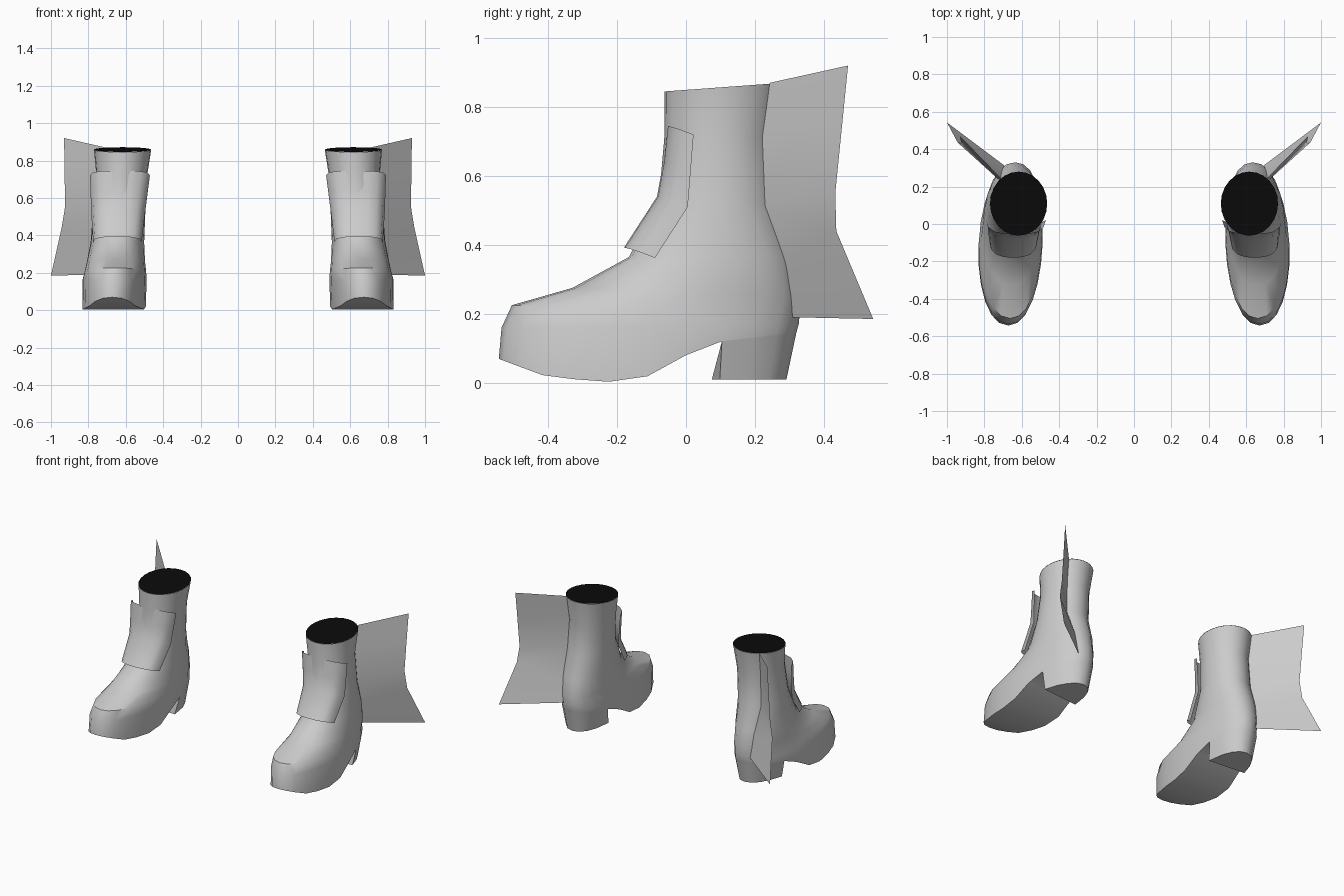
import bpy, bmesh, math

if "Cube" in bpy.data.objects:
    bpy.data.objects.remove(bpy.data.objects["Cube"])


def material(name, rgb):
    m = bpy.data.materials.new(name)
    m.diffuse_color = (*rgb, 1)
    m.use_nodes = True
    m.node_tree.nodes["Principled BSDF"].inputs["Base Color"].default_value = m.diffuse_color
    return m


GREY = material("grey_leather", (0.6, 0.6, 0.6))
BLACK = material("black_opening", (0.003, 0.003, 0.003))
N = 24


def finish(name, bm, mat, angle=40, solid=True):
    """Turn a bmesh into an object mirrored to the other foot."""
    if solid:
        bmesh.ops.recalc_face_normals(bm, faces=bm.faces)
    me = bpy.data.meshes.new(name)
    bm.to_mesh(me)
    bm.free()
    me.materials.append(mat)
    ob = bpy.data.objects.new(name, me)
    bpy.context.collection.objects.link(ob)
    bpy.ops.object.select_all(action='DESELECT')
    bpy.context.view_layer.objects.active = ob
    ob.select_set(True)
    bpy.ops.object.shade_smooth_by_angle(angle=math.radians(angle))
    ob.modifiers.new("other_foot", 'MIRROR').use_mirror_merge = False
    return ob


def interp(profile, v):
    for (a, b), (c, d) in zip(profile, profile[1:]):
        if v <= c:
            return b + (d - b) * max(0, (v - a) / (c - a))
    return profile[-1][1]


def ring(front, back, half_width, cx_front, cx_back, power=0.9):
    """Slanted oval from a front (y, z) point to a back (y, z) point."""
    pts = []
    for i in range(N):
        t = 2 * math.pi * i / N
        s = (1 - math.cos(t)) / 2
        sx = math.copysign(abs(math.sin(t)) ** power, math.sin(t))
        pts.append((cx_front + (cx_back - cx_front) * s * s + half_width * sx,
                    front[0] + (back[0] - front[0]) * s,
                    front[1] + (back[1] - front[1]) * s))
    return pts


def loft(bm, rings, closed=True):
    rows = [[bm.verts.new(p) for p in r] for r in rings]
    for a, b in zip(rows, rows[1:]):
        n = len(a)
        for i in range(n if closed else n - 1):
            j = (i + 1) % n
            bm.faces.new((a[i], a[j], b[j], b[i]))
    return rows


# Boot body: slanted rings from the opening down to the sole
top_ring = ring((-0.062, 0.845), (0.28, 0.87), 0.153, 0.617, 0.617, 1)
rings = [
    top_ring,
    ring((-0.062, 0.72), (0.258, 0.71), 0.135, 0.622, 0.62, 1),
    ring((-0.078, 0.54), (0.264, 0.515), 0.14, 0.637, 0.63, 1),
    ring((-0.165, 0.365), (0.312, 0.36), 0.143, 0.648, 0.635),
    ring((-0.33, 0.275), (0.33, 0.25), 0.155, 0.658, 0.635),
    ring((-0.505, 0.225), (0.33, 0.20), 0.163, 0.662, 0.633),
    ring((-0.535, 0.16), (0.327, 0.17), 0.171, 0.668, 0.633),
]
sole_profile = [(-0.545, 0.07), (-0.40, 0.016), (-0.226, 0.003), (-0.14, 0.0),
                (-0.05, 0.06), (0.10, 0.12), (0.32, 0.145)]
sole_ring = [(x, y, interp(sole_profile, y)) for x, y, z in
             ring((-0.543, 0), (0.32, 0), 0.169, 0.672, 0.633)]
rings.append(sole_ring)
bm = bmesh.new()
low = loft(bm, rings)[-1]
# Underside strips between the two sides of the sole
for i in range(N // 2):
    a = [low[i], low[i + 1], low[(N - i - 1) % N], low[(N - i) % N]]
    bm.faces.new(list(dict.fromkeys(a)))
finish("boot_body", bm, GREY)

# Dark opening
bm = bmesh.new()
bm.faces.new([bm.verts.new((x, y, z + 0.001)) for x, y, z in reversed(top_ring)])
finish("boot_opening", bm, BLACK, solid=False)

# Heel block: back part of the sole outline tapered to the floor
upper = [p for p in sole_ring if p[1] > 0.08]
upper.sort(key=lambda p: math.atan2(p[0] - 0.64, p[1] - 0.1))
lower = [(0.637 + (x - 0.637) * 0.86, 0.10 + (y - 0.10) * 0.87, 0.01)
         for x, y, z in upper]
# inner front corner sits slightly further forward
lower[0] = (lower[0][0], 0.075, 0.01)
lower[-1] = (lower[-1][0], 0.098, 0.01)
bm = bmesh.new()
rows = loft(bm, [upper, lower])
for r in rows:
    bm.faces.new(r)
finish("heel", bm, GREY)

# Front flap: open sheet curved around the ankle, notched at the top
flap_rows = [  # front y, front z, side y, side z, half width, centre x
    (-0.055, 0.745, 0.022, 0.72, 0.160, 0.631),
    (-0.066, 0.64, 0.014, 0.62, 0.152, 0.636),
    (-0.084, 0.54, 0.005, 0.51, 0.143, 0.641),
    (-0.180, 0.392, -0.09, 0.362, 0.129, 0.645),
]
sheet = []
for k, (fy, fz, sy, sz, hw, cx) in enumerate(flap_rows):
    row = []
    for i in range(-4, 5):
        u = i / 4
        notch = 0.035 if k == 0 and i == 0 else 0
        row.append((cx + hw * math.sin(u * math.pi / 2),
                    fy + (sy - fy) * abs(u) ** 2.4 + notch * 0.3,
                    fz + (sz - fz) * abs(u) ** 3 - notch))
    sheet.append(row)
bm = bmesh.new()
loft(bm, sheet, closed=False)
finish("front_flap", bm, GREY, 50, solid=False)

# Wing: thin sheet flaring out and back from the rear of the shaft
inner = [(0.71, 0.243, 0.87), (0.70, 0.217, 0.72), (0.71, 0.225, 0.515),
         (0.70, 0.288, 0.34), (0.69, 0.31, 0.19)]
outer = [(0.93, 0.47, 0.92), (0.927, 0.452, 0.74), (0.925, 0.433, 0.55),
         (0.943, 0.436, 0.44), (1.0, 0.543, 0.185)]
bm = bmesh.new()
loft(bm, [[a, b] for a, b in zip(inner, outer)], closed=False)
finish("wing", bm, GREY, 50, solid=False)
